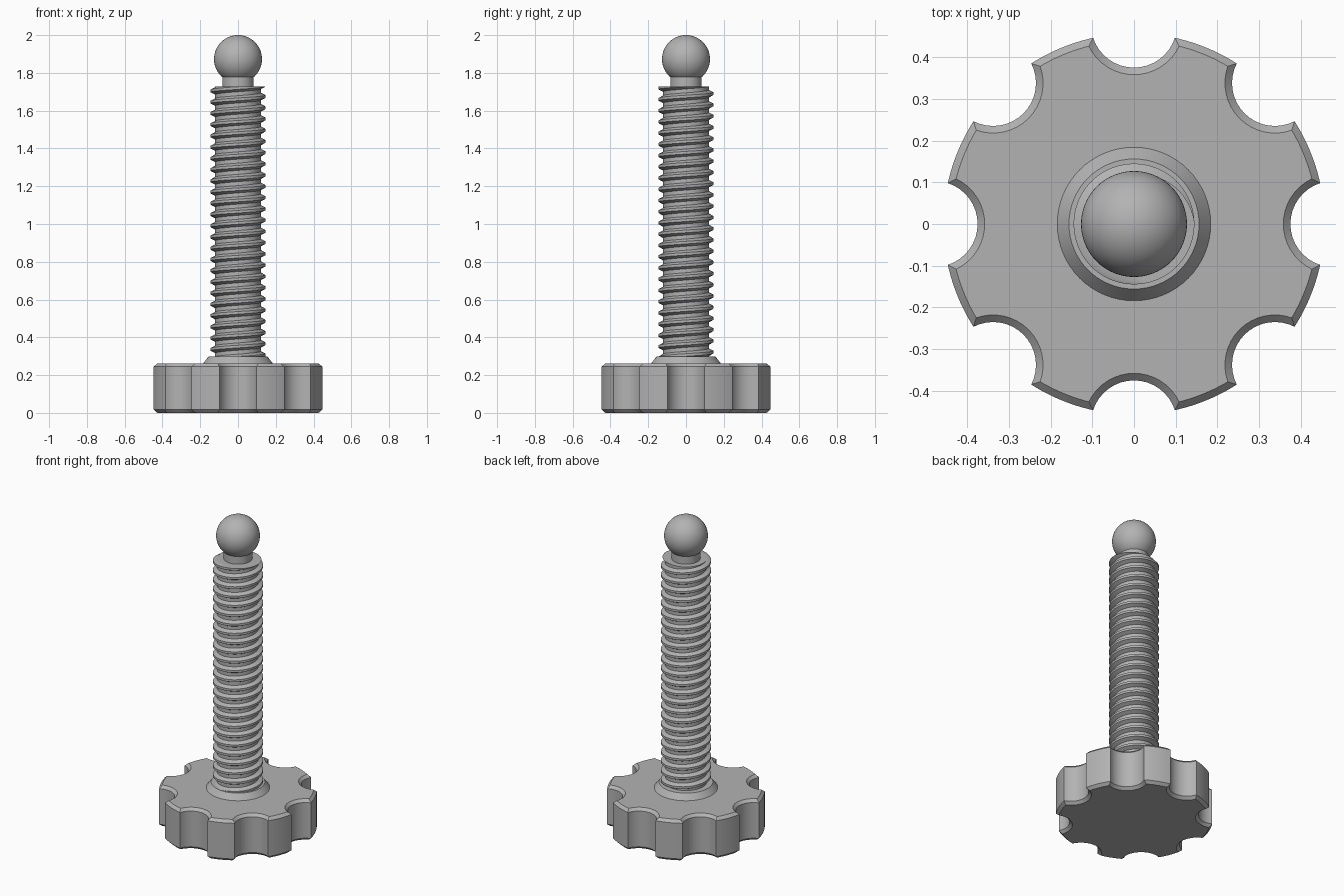
import bpy, bmesh
from math import pi, sin, cos, sqrt, atan2, radians
from mathutils import Matrix, Vector

cube = bpy.data.objects.get("Cube")
if cube:
    bpy.data.objects.remove(cube)

grey = bpy.data.materials.new("plain_grey")
grey.use_nodes = True
colour = (0.45, 0.45, 0.45, 1)
grey.diffuse_color = colour
grey.node_tree.nodes["Principled BSDF"].inputs["Base Color"].default_value = colour


def finish(name, bm):
    """Smooth the faces, keep hard edges sharp and add the object."""
    bmesh.ops.recalc_face_normals(bm, faces=bm.faces[:])
    for f in bm.faces:
        f.smooth = True
    for e in bm.edges:
        e.smooth = len(e.link_faces) == 2 and e.calc_face_angle() < radians(28)
    mesh = bpy.data.meshes.new(name)
    bm.to_mesh(mesh)
    bm.free()
    mesh.materials.append(grey)
    obj = bpy.data.objects.new(name, mesh)
    bpy.context.collection.objects.link(obj)


def cone(name, r1, r2, z1, z2):
    bm = bmesh.new()
    bmesh.ops.create_cone(bm, cap_ends=True, segments=64, radius1=r1, radius2=r2,
                          depth=z2 - z1, matrix=Matrix.Translation((0, 0, (z1 + z2) / 2)))
    finish(name, bm)


# Knob: round outline with eight scalloped grips, chamfered top and bottom
def outline(inset, steps=16):
    big, small, c = 0.457 - inset, 0.103 + inset, 0.478
    x = (big**2 + c**2 - small**2) / (2 * c)
    y = sqrt(big**2 - x**2)
    a, b = atan2(y, x), atan2(y, c - x)
    sector = []
    for i in range(steps + 1):
        t = pi + b - 2 * b * i / steps
        sector.append(Vector((c + small * cos(t), small * sin(t), 0)))
    for i in range(1, steps):
        t = a + (pi / 4 - 2 * a) * i / steps
        sector.append(Vector((big * cos(t), big * sin(t), 0)))
    return [Matrix.Rotation(k * pi / 4, 3, 'Z') @ p for k in range(8) for p in sector]


def loft(bm, rings, closed):
    for low, high in zip(rings, rings[1:]):
        n = len(low)
        for i in range(n if closed else n - 1):
            j = (i + 1) % n
            bm.faces.new((low[i], low[j], high[j], high[i]))


bm = bmesh.new()
rings = [[bm.verts.new(p + Vector((0, 0, z))) for p in outline(d)]
         for d, z in ((0.017, 0), (0, 0.017), (0, 0.245), (0.017, 0.262))]
loft(bm, rings, True)
bm.faces.new(rings[0])
bm.faces.new(rings[-1])
finish("knob", bm)

# Collar, screw core and neck
cone("collar", 0.184, 0.156, 0.262, 0.298)
cone("screw_core", 0.121, 0.121, 0.25, 1.728)
cone("neck", 0.083, 0.083, 1.72, 1.80)

# Helical thread, cut flat at the top of the screw
PITCH, STEPS, TURNS = 0.0595, 48, 26
START = 1.675 - 24 * PITCH
section = ((0.118, -0.021), (0.145, -0.007), (0.145, 0.007), (0.118, 0.021))
bm = bmesh.new()
rings = []
for i in range(TURNS * STEPS + 1):
    t = 2 * pi * i / STEPS
    z = START + PITCH * i / STEPS
    rings.append([bm.verts.new((r * cos(t), r * sin(t), z + dz)) for r, dz in section])
loft(bm, rings, True)
for z, above in ((1.728, True), (0.27, False)):
    cut = bmesh.ops.bisect_plane(bm, geom=bm.verts[:] + bm.edges[:] + bm.faces[:],
                                 plane_co=(0, 0, z), plane_no=(0, 0, 1),
                                 clear_outer=above, clear_inner=not above)
    rim = [e for e in cut["geom_cut"] if isinstance(e, bmesh.types.BMEdge)]
    bmesh.ops.holes_fill(bm, edges=rim, sides=0)
finish("screw_thread", bm)

# Ball tip
bm = bmesh.new()
bmesh.ops.create_uvsphere(bm, u_segments=64, v_segments=32, radius=0.127,
                          matrix=Matrix.Translation((0, 0, 1.873)))
finish("ball_tip", bm)
